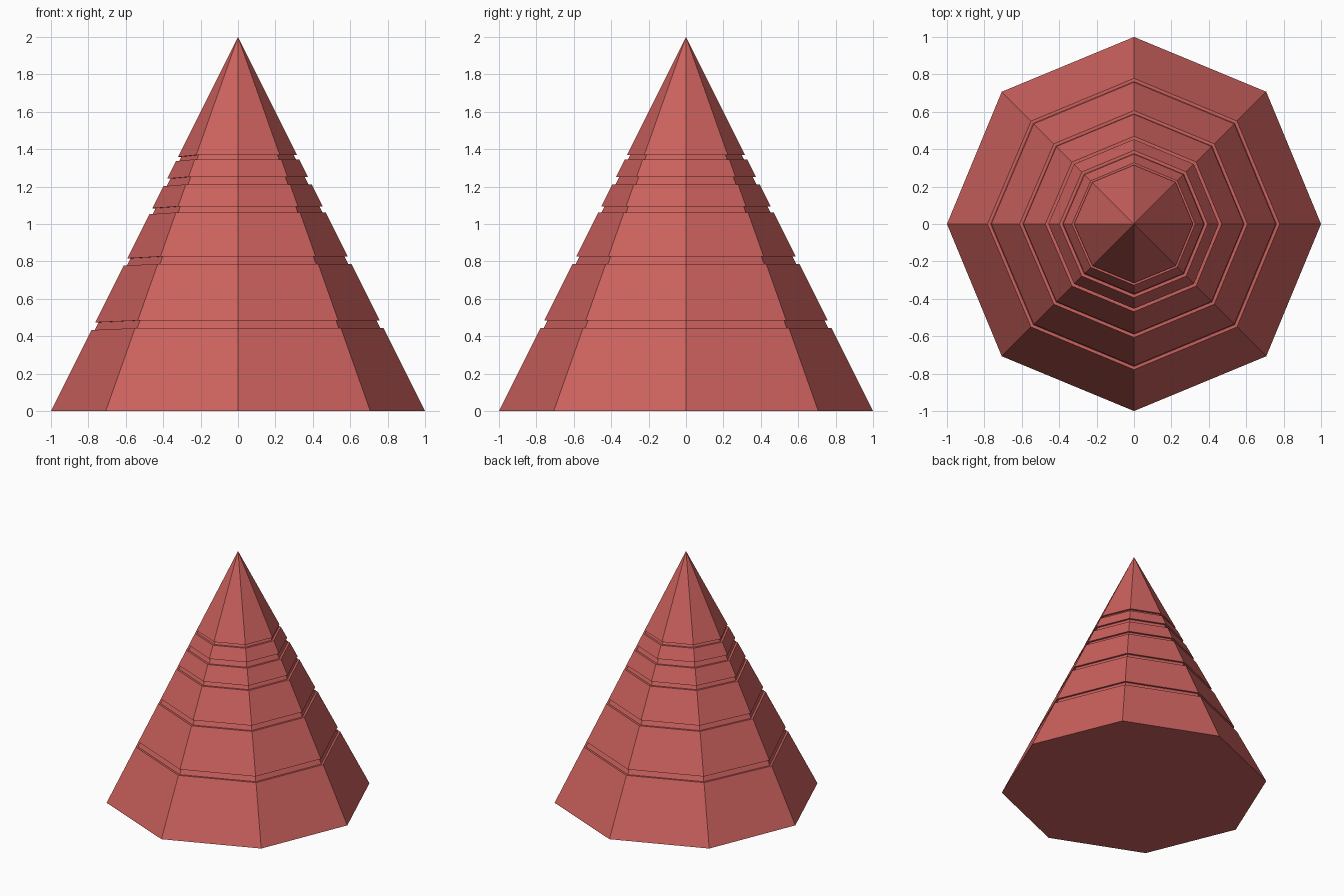
import bpy, bmesh
from math import cos, sin, pi

cube = bpy.data.objects.get("Cube")
if cube:
    bpy.data.objects.remove(cube, do_unlink=True)

# Single flat colour
red = bpy.data.materials.new("soft_red")
red.use_nodes = True
colour = (0.6, 0.12, 0.11, 1)
red.diffuse_color = colour
red.node_tree.nodes["Principled BSDF"].inputs["Base Color"].default_value = colour

SIDES = 8
HEIGHT = 2.0
INSET = 0.017                      # groove depth
GROOVES = [(0.443, 0.484), (0.787, 0.826), (1.062, 1.094),
           (1.212, 1.252), (1.346, 1.369)]


def ring(bm, z, inset=0.0, dip=0.0):
    """Octagonal ring on the cone, dipping a little at its right corner."""
    verts = []
    for i in range(SIDES):
        a = 2 * pi * i / SIDES
        h = z - (dip if i == SIDES // 2 else 0)
        r = 1 - h / HEIGHT - inset
        verts.append(bm.verts.new((r * cos(a), r * sin(a), h)))
    return verts


# Cone body with recessed grooves between its tiers
bm = bmesh.new()
rings = [ring(bm, 0)]
bm.faces.new(rings[0][::-1])
for low, high in GROOVES:
    for z, inset in ((low, 0), (low, INSET), (high, INSET), (high, 0)):
        rings.append(ring(bm, z, inset, 0.01))
for a, b in zip(rings, rings[1:]):
    for i in range(SIDES):
        j = (i + 1) % SIDES
        bm.faces.new((a[i], a[j], b[j], b[i]))

# Pointed tip
tip = bm.verts.new((0, 0, HEIGHT))
for i in range(SIDES):
    bm.faces.new((rings[-1][i], rings[-1][(i + 1) % SIDES], tip))
bmesh.ops.recalc_face_normals(bm, faces=bm.faces)

mesh = bpy.data.meshes.new("grooved_cone")
bm.to_mesh(mesh)
bm.free()
mesh.materials.append(red)
cone = bpy.data.objects.new("grooved_cone", mesh)
bpy.context.collection.objects.link(cone)
